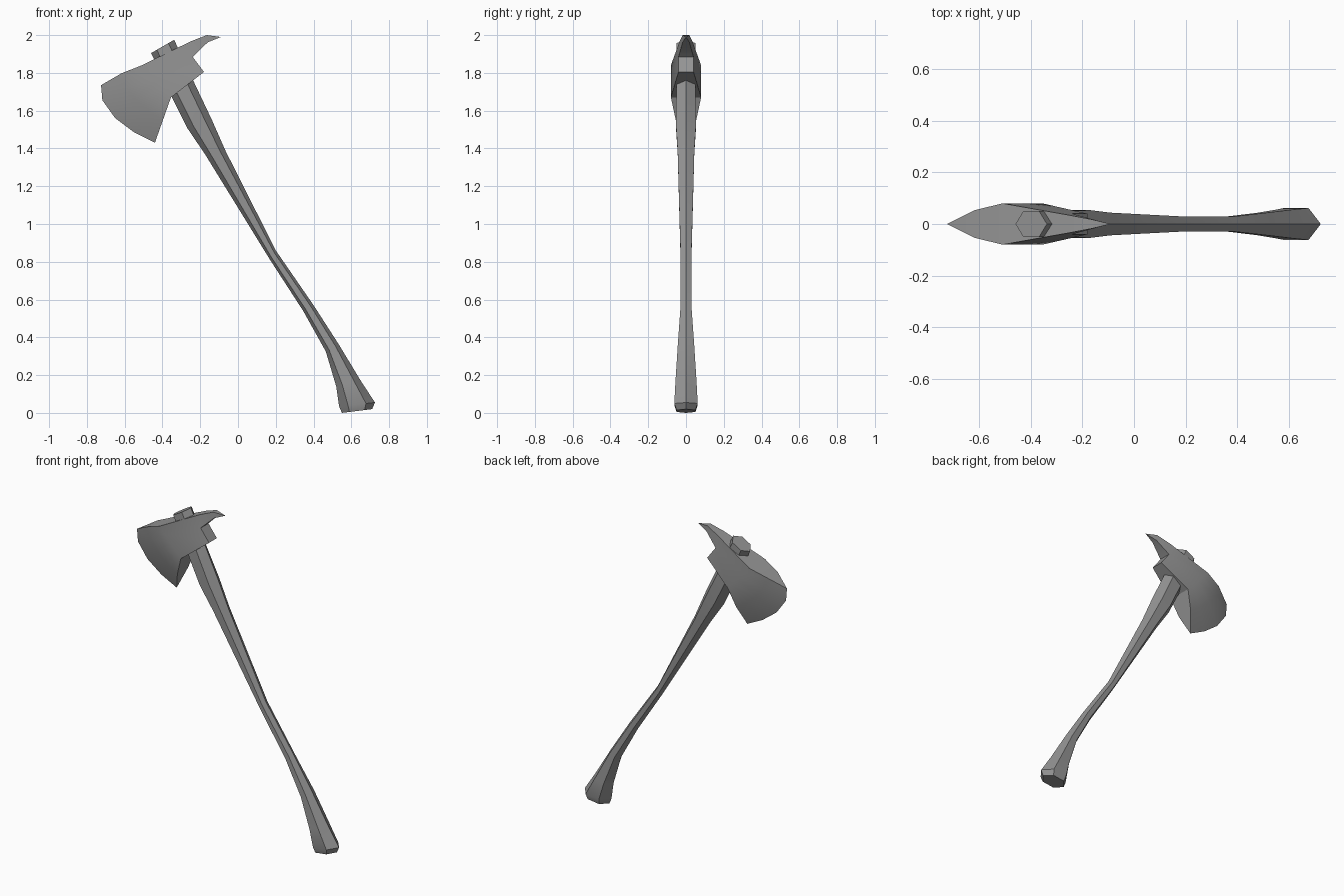
import bpy, bmesh
from mathutils import Vector

cube = bpy.data.objects.get("Cube")
if cube:
    bpy.data.objects.remove(cube, do_unlink=True)

grey = bpy.data.materials.new("plain grey")
grey.use_nodes = True
grey.diffuse_color = (0.3, 0.3, 0.3, 1)
grey.node_tree.nodes["Principled BSDF"].inputs["Base Color"].default_value = (0.3, 0.3, 0.3, 1)


def finish(name, bm):
    bmesh.ops.recalc_face_normals(bm, faces=bm.faces)
    mesh = bpy.data.meshes.new(name)
    bm.to_mesh(mesh)
    bm.free()
    mesh.materials.append(grey)
    obj = bpy.data.objects.new(name, mesh)
    bpy.context.collection.objects.link(obj)
    bpy.ops.object.select_all(action='DESELECT')
    obj.select_set(True)
    bpy.context.view_layer.objects.active = obj
    bpy.ops.object.shade_smooth_by_angle()


# Handle: six-sided rings, each given as left x, z, right x, z and half thickness
rings = [
    (-0.46, 1.905, -0.338, 1.975, 0.05),
    (-0.355, 1.68, -0.235, 1.755, 0.05),
    (-0.27, 1.51, -0.14, 1.555, 0.054),
    (-0.175, 1.37, -0.065, 1.385, 0.044),
    (0.17, 0.81, 0.20, 0.86, 0.029),
    (0.345, 0.54, 0.40, 0.57, 0.029),
    (0.465, 0.325, 0.535, 0.36, 0.044),
    (0.52, 0.14, 0.65, 0.17, 0.056),
    (0.535, 0.035, 0.725, 0.055, 0.062),
    (0.55, 0.0, 0.71, 0.02, 0.05),
]
bm = bmesh.new()
loops = []
for lx, lz, rx, rz, w in rings:
    left, right = Vector((lx, 0, lz)), Vector((rx, 0, rz))
    loops.append([bm.verts.new(left.lerp(right, t) + Vector((0, side * w, 0)))
                  for t, side in ((0, 0), (.25, -1), (.75, -1), (1, 0), (.75, 1), (.25, 1))])
for a, b in zip(loops, loops[1:]):
    for i in range(6):
        j = (i + 1) % 6
        bm.faces.new((a[i], a[j], b[j], b[i]))
bm.faces.new(loops[0])
bm.faces.new(loops[-1])
finish("handle", bm)

# Axe head: cutting edge, mid blade and thick ridge, running from top to heel
edge = [Vector(p) for p in ((-0.725, 0, 1.735), (-0.718, 0, 1.655), (-0.65, 0, 1.56),
                            (-0.55, 0, 1.485), (-0.44, 0, 1.43))]
ridge = [Vector((-0.51, 0.08, 1.84)).lerp(Vector((-0.355, 0.08, 1.67)), i / 4) for i in range(5)]
mid = [e.lerp(r, 0.5) + Vector((0, 0.014, 0)) for e, r in zip(edge, ridge)]
mid[0].z += 0.01

# Pick spike and square poll behind the ridge
spike_top = Vector((-0.25, 0.034, 1.967))
spike_bend = Vector((-0.165, 0.018, 2.0))
tip = Vector((-0.09, 0, 1.99))
spike_under = Vector((-0.16, 0.018, 1.962))
notch = Vector((-0.24, 0.04, 1.885))
poll = Vector((-0.18, 0.04, 1.805))

cheek = [(a[i], a[i + 1], b[i + 1], b[i])
         for a, b in ((edge, mid), (mid, ridge)) for i in range(4)]
cheek += [(ridge[0], notch, spike_top), (*ridge, poll, notch),
          (spike_top, notch, spike_under, spike_bend), (spike_bend, spike_under, tip)]
rim = [edge[0], mid[0], ridge[0], spike_top, spike_bend, tip, spike_under,
       notch, poll, ridge[-1], mid[-1], edge[-1]]

bm = bmesh.new()
made = {}


def vert(p, side=1):
    key = (round(p.x, 4), round(p.y * side, 4) + 0.0, round(p.z, 4))
    if key not in made:
        made[key] = bm.verts.new(key)
    return made[key]


for side in (1, -1):
    for face in cheek:
        bm.faces.new([vert(p, side) for p in face])
# Top, spike, poll and heel surfaces join the two cheeks
for a, b in zip(rim, rim[1:]):
    corners = [vert(a), vert(b), vert(b, -1), vert(a, -1)]
    bm.faces.new(list(dict.fromkeys(corners)))
finish("axe_head", bm)
